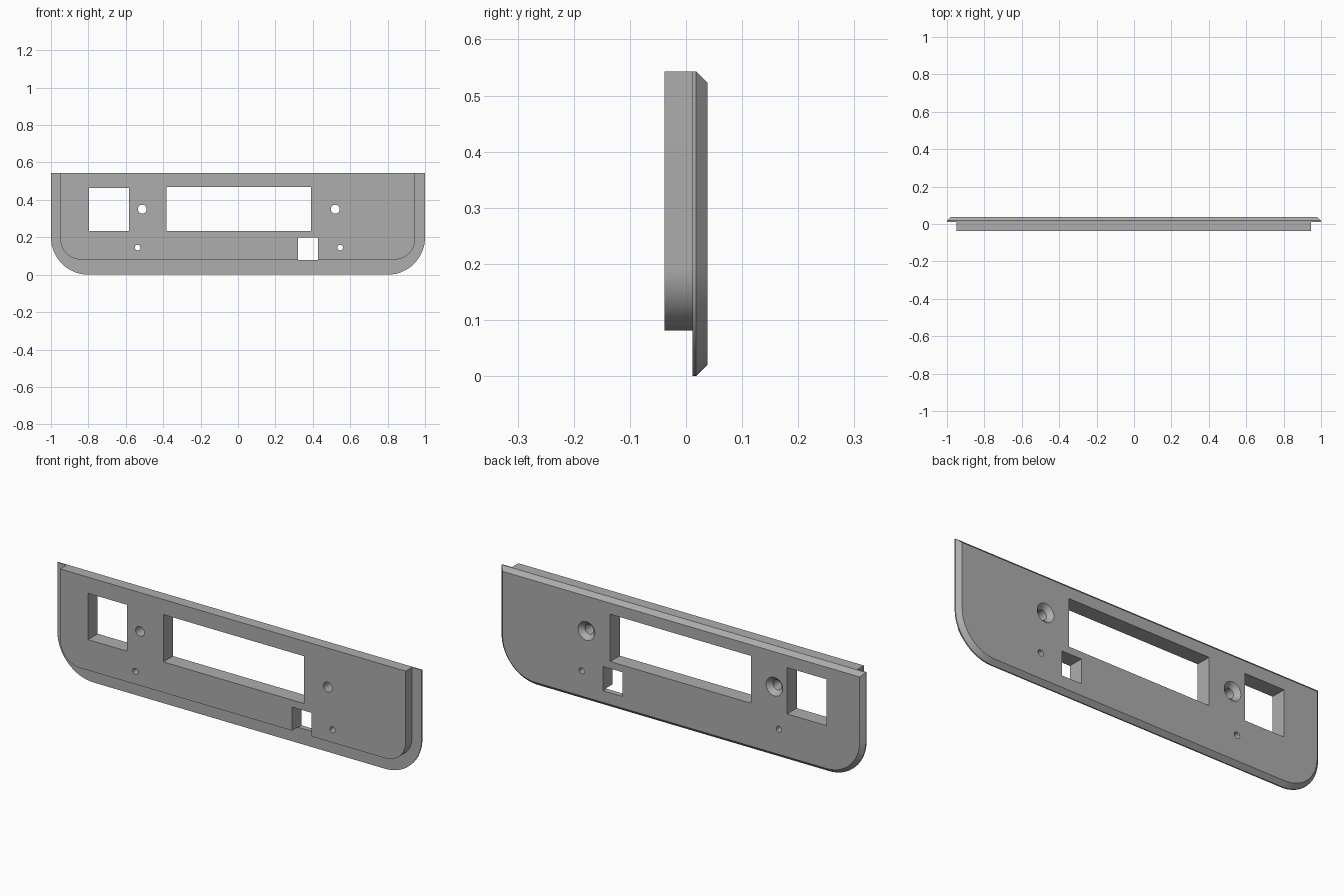
import bpy, bmesh, math

cube = bpy.data.objects.get("Cube")
if cube:
    bpy.data.objects.remove(cube, do_unlink=True)

gray = bpy.data.materials.new("plain gray")
gray.use_nodes = True
gray.diffuse_color = (0.42, 0.42, 0.42, 1)
gray.node_tree.nodes["Principled BSDF"].inputs["Base Color"].default_value = gray.diffuse_color

TOP = 0.543
FRONT, STEP, RIM, BACK = -0.038, 0.012, 0.018, 0.038


def panel_outline(x0, x1, z0, z1, r, steps=16):
    """Square top corners and rounded bottom corners."""
    pts = [(x1, z1), (x0, z1)]
    for cx, start in ((x0 + r, math.pi), (x1 - r, 1.5 * math.pi)):
        for i in range(steps + 1):
            a = start + i / steps * math.pi / 2
            pts.append((cx + r * math.cos(a), z0 + r + r * math.sin(a)))
    return pts


def circle(x, z, r, n=32):
    return [(x + r * math.cos(2 * math.pi * i / n), z + r * math.sin(2 * math.pi * i / n))
            for i in range(n)]


def rectangle(x0, x1, z0, z1):
    return [(x0, z0), (x1, z0), (x1, z1), (x0, z1)]


def loft(name, sections):
    """Closed solid skinned through (y, outline) sections."""
    bm = bmesh.new()
    rings = [[bm.verts.new((x, y, z)) for x, z in pts] for y, pts in sections]
    n = len(rings[0])
    for a, b in zip(rings, rings[1:]):
        for i in range(n):
            j = (i + 1) % n
            bm.faces.new((a[i], a[j], b[j], b[i]))
    bm.faces.new(rings[0])
    bm.faces.new(rings[-1])
    bmesh.ops.recalc_face_normals(bm, faces=bm.faces)
    mesh = bpy.data.meshes.new(name)
    bm.to_mesh(mesh)
    bm.free()
    mesh.materials.append(gray)
    obj = bpy.data.objects.new(name, mesh)
    bpy.context.collection.objects.link(obj)
    return obj


def combine(target, tool, operation):
    mod = target.modifiers.new(operation, "BOOLEAN")
    mod.operation = operation
    mod.solver = "EXACT"
    mod.object = tool
    bpy.context.view_layer.objects.active = target
    bpy.ops.object.modifier_apply(modifier=mod.name)
    bpy.data.objects.remove(tool, do_unlink=True)


# Flange with a chamfered back edge
outer = panel_outline(-1, 1, 0, TOP, 0.2)
c = BACK - RIM
inner = panel_outline(-1 + c, 1 - c, c, TOP - c, 0.2 - c)
panel = loft("face_panel", [(STEP, outer), (RIM, outer), (BACK, inner)])

# Raised block on the front
block_outline = panel_outline(-0.95, 0.947, 0.081, TOP, 0.11)
block = loft("raised_block", [(FRONT, block_outline), (0.015, block_outline)])
combine(panel, block, "UNION")

# Rectangular windows
for box in ((-0.797, -0.582, 0.233, 0.463),
            (-0.383, 0.39, 0.233, 0.468),
            (0.322, 0.429, 0.078, 0.198)):
    pts = rectangle(*box)
    combine(panel, loft("window_cutter", [(-0.1, pts), (0.1, pts)]), "DIFFERENCE")

# Countersunk screw holes and small pin holes
for x in (-0.512, 0.52):
    small, big = circle(x, 0.35, 0.024), circle(x, 0.35, 0.046)
    wide = circle(x, 0.35, 0.056)
    combine(panel, loft("screw_cutter", [(-0.1, small), (0.016, small), (BACK, big),
                                         (BACK + 0.01, wide)]), "DIFFERENCE")
for x in (-0.537, 0.546):
    pts = circle(x, 0.145, 0.015)
    combine(panel, loft("pin_cutter", [(-0.1, pts), (0.1, pts)]), "DIFFERENCE")

bpy.ops.object.select_all(action="DESELECT")
panel.select_set(True)
bpy.context.view_layer.objects.active = panel
bpy.ops.object.shade_smooth_by_angle(angle=math.radians(30))
